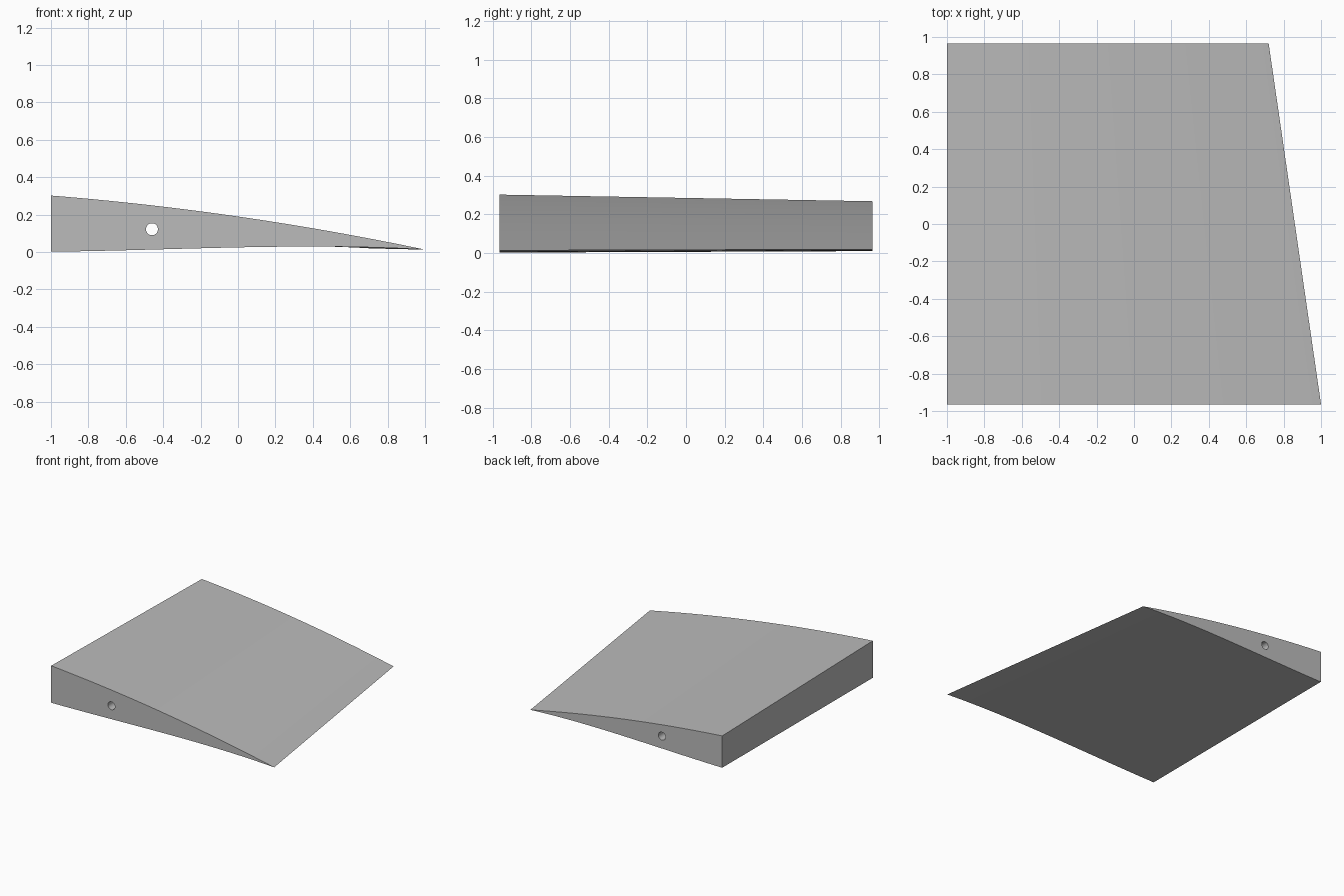
import bpy, bmesh

cube = bpy.data.objects.get("Cube")
if cube:
    bpy.data.objects.remove(cube, do_unlink=True)

grey = bpy.data.materials.new("plain grey")
grey.use_nodes = True
colour = (0.5, 0.5, 0.5, 1)
grey.diffuse_color = colour
grey.node_tree.nodes["Principled BSDF"].inputs["Base Color"].default_value = colour

HALF_SPAN = 0.965
STEPS = 32


# Upper and lower curves of the section, t = 0 at the thick edge, 1 at the tip
def upper(t):
    return 0.302 - 0.159 * t - 0.13 * t ** 2


def lower(t):
    return 0.002 + 0.021 * t + 0.11 * t ** 2 - 0.12 * t ** 3


def section(bm, y, scale, lift):
    ts = [i / STEPS for i in range(STEPS + 1)]
    outline = [(t, upper(t)) for t in ts] + [(t, lower(t)) for t in ts[-2::-1]]
    return [bm.verts.new((-1 + 2 * scale * t, y, scale * z + lift)) for t, z in outline]


# Tapered flap lofted between a large front and a smaller back section
bm = bmesh.new()
front = section(bm, -HALF_SPAN, 1.0, 0.0)
back = section(bm, HALF_SPAN, 0.86, 0.008)
bm.faces.new(front)
bm.faces.new(back[::-1])
for i in range(len(front)):
    j = (i + 1) % len(front)
    bm.faces.new((front[i], back[i], back[j], front[j]))
bmesh.ops.recalc_face_normals(bm, faces=bm.faces)
mesh = bpy.data.meshes.new("tapered_flap")
bm.to_mesh(mesh)
bm.free()
mesh.materials.append(grey)
flap = bpy.data.objects.new("tapered_flap", mesh)
bpy.context.collection.objects.link(flap)

# Round hinge bore running the full span
bpy.ops.mesh.primitive_cylinder_add(vertices=32, radius=0.032, depth=2.4,
                                    location=(-0.46, 0, 0.122), rotation=(1.570796, 0, 0))
cutter = bpy.context.object
cutter.name = "bore_cutter"
cutter.hide_render = True
cutter.data.materials.append(grey)

bore = flap.modifiers.new("hinge bore", 'BOOLEAN')
bore.operation = 'DIFFERENCE'
bore.solver = 'EXACT'
bore.object = cutter
bpy.ops.object.select_all(action='DESELECT')
flap.select_set(True)
bpy.context.view_layer.objects.active = flap
bpy.ops.object.modifier_apply(modifier=bore.name)
bpy.data.objects.remove(cutter, do_unlink=True)

bpy.ops.object.shade_smooth_by_angle()
